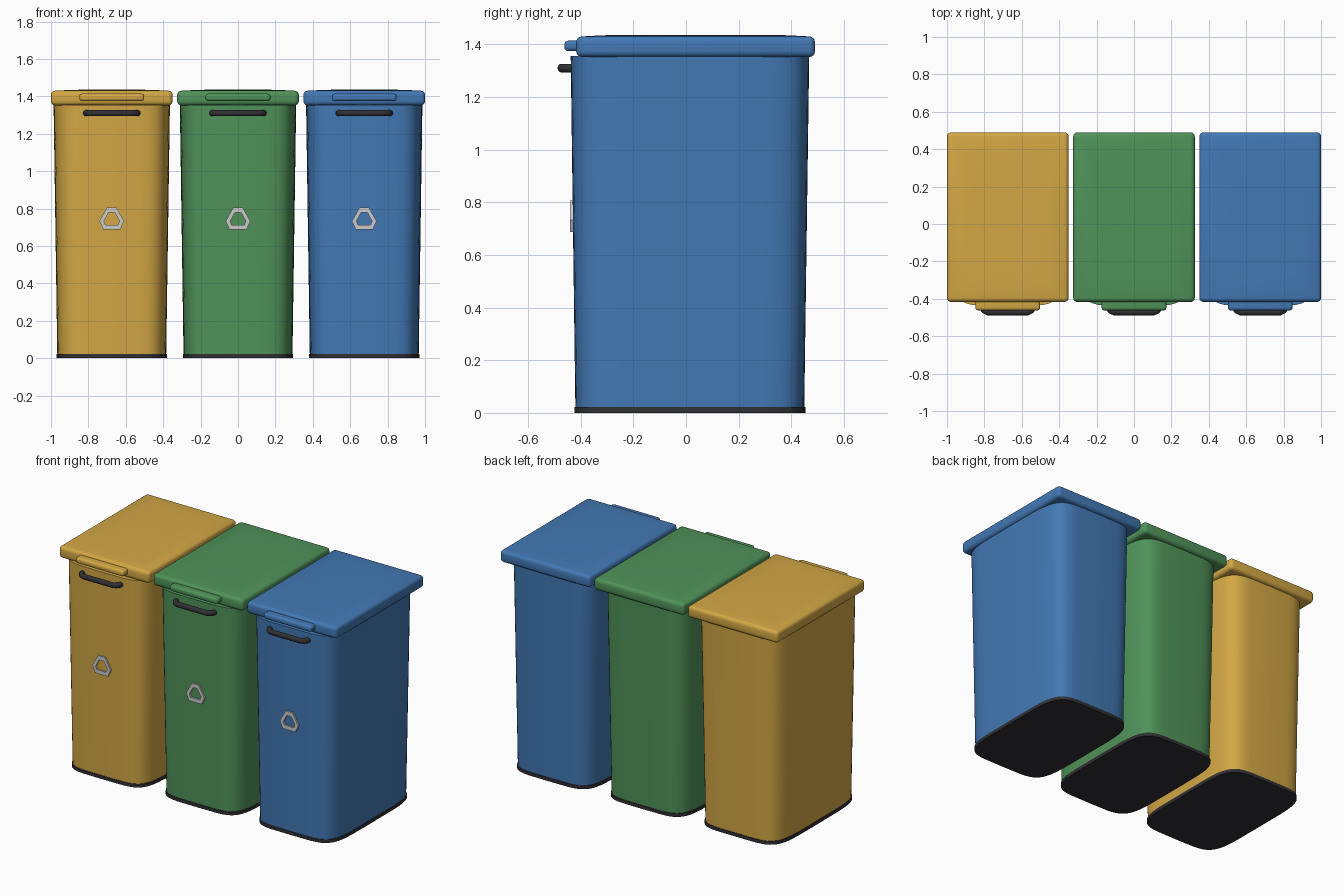
import bpy, bmesh
from math import sin, cos, pi, copysign, radians

if "Cube" in bpy.data.objects:
    bpy.data.objects.remove(bpy.data.objects["Cube"])

def material(name, rgb):
    m = bpy.data.materials.new(name)
    m.diffuse_color = (*rgb, 1)
    m.use_nodes = True
    m.node_tree.nodes["Principled BSDF"].inputs["Base Color"].default_value = m.diffuse_color
    return m

def finish(bm, name, mat, x, smooth=True):
    bmesh.ops.recalc_face_normals(bm, faces=bm.faces)
    me = bpy.data.meshes.new(name)
    bm.to_mesh(me)
    bm.free()
    me.materials.append(mat)
    ob = bpy.data.objects.new(name, me)
    bpy.context.collection.objects.link(ob)
    ob.location.x = x
    if smooth:
        bpy.ops.object.select_all(action='DESELECT')
        ob.select_set(True)
        bpy.context.view_layer.objects.active = ob
        bpy.ops.object.shade_smooth_by_angle(angle=radians(35))
    return ob

def squircle(hx, y0, y1, z, n=48, power=5.5):
    # soft rectangular outline with slightly bowed sides
    pts = []
    for i in range(n):
        c, s = cos(2 * pi * i / n), sin(2 * pi * i / n)
        px = copysign(abs(c) ** (2 / power), c) * hx
        py = copysign(abs(s) ** (2 / power), s) * (y1 - y0) / 2 + (y0 + y1) / 2
        pts.append((px, py, z))
    return pts

def loft(rings, name, mat, x):
    bm = bmesh.new()
    loops = [[bm.verts.new(p) for p in r] for r in rings]
    for a, b in zip(loops, loops[1:]):
        for i in range(len(a)):
            j = (i + 1) % len(a)
            bm.faces.new((a[i], a[j], b[j], b[i]))
    bm.faces.new(loops[0][::-1])
    bm.faces.new(loops[-1])
    return finish(bm, name, mat, x)

def rounded_box(lo, hi, r, name, mat, x, dome=0):
    bm = bmesh.new()
    bmesh.ops.create_cube(bm, size=1)
    for v in bm.verts:
        v.co = [(a + b) / 2 + c * (b - a) for a, b, c in zip(lo, hi, v.co)]
    bmesh.ops.bevel(bm, geom=bm.edges[:], offset=r, segments=4, profile=0.5, affect='EDGES')
    if dome:
        top = max(bm.faces, key=lambda f: f.calc_center_median().z + f.calc_area())
        for k in (0.7, 0.3):
            bmesh.ops.inset_region(bm, faces=[top], thickness=0.11, depth=dome * k)
    return finish(bm, name, mat, x)

def handle(name, mat, x):
    cu = bpy.data.curves.new(name, 'CURVE')
    cu.dimensions = '3D'
    cu.bevel_depth = 0.017
    cu.bevel_resolution = 3
    cu.use_fill_caps = True
    half = [(0.138, -0.42), (0.136, -0.445), (0.125, -0.463), (0.105, -0.472)]
    path = [(-a, b) for a, b in half] + half[::-1]
    sp = cu.splines.new('POLY')
    sp.points.add(len(path) - 1)
    for p, (a, b) in zip(sp.points, path):
        p.co = (a, b, 1.31, 1)
    cu.materials.append(mat)
    ob = bpy.data.objects.new(name, cu)
    bpy.context.collection.objects.link(ob)
    ob.location.x = x

def emblem(name, mat, x):
    # truncated-triangle ring
    def outline(pts):
        return [(-a, b) for a, b in pts] + [(a, b) for a, b in pts[::-1]]
    outer = outline([(0.045, 0.687), (0.066, 0.733), (0.025, 0.806)])
    inner = outline([(0.033, 0.712), (0.042, 0.732), (0.016, 0.78)])
    bm = bmesh.new()
    loops = [[bm.verts.new((a, y, z)) for a, z in pts] for pts, y in
             ((outer, -0.422), (outer, -0.440), (inner, -0.440), (inner, -0.422))]
    for k in range(4):
        a, b = loops[k], loops[(k + 1) % 4]
        for i in range(6):
            j = (i + 1) % 6
            bm.faces.new((a[i], a[j], b[j], b[i]))
    finish(bm, name, mat, x, smooth=False)

dark = material("dark_plastic", (0.03, 0.03, 0.035))
light = material("emblem_grey", (0.6, 0.6, 0.6))
bins = [("yellow", -0.675, (0.65, 0.39, 0.06)),
        ("green", 0.0, (0.08, 0.29, 0.10)),
        ("blue", 0.675, (0.055, 0.19, 0.46))]

for label, x, rgb in bins:
    mat = material(label + "_plastic", rgb)
    # tapered body
    loft([squircle(0.291 + 0.02 * t, -0.42 - 0.018 * t, 0.449 + 0.019 * t, 0.003 + 1.352 * t)
          for t in (0, 0.25, 0.5, 0.75, 1)], label + "_body", mat, x)
    # dark foot band
    loft([squircle(0.295, -0.424, 0.453, z) for z in (0, 0.022)], label + "_base", dark, x)
    # lid and its front grip
    rounded_box((-0.325, -0.417, 1.352), (0.325, 0.49, 1.43), 0.022, label + "_lid", mat, x, 0.006)
    rounded_box((-0.173, -0.462, 1.374), (0.173, -0.39, 1.414), 0.015, label + "_lid_grip", mat, x)
    # carrying bar and front emblem
    handle(label + "_handle", dark, x)
    emblem(label + "_emblem", light, x)
